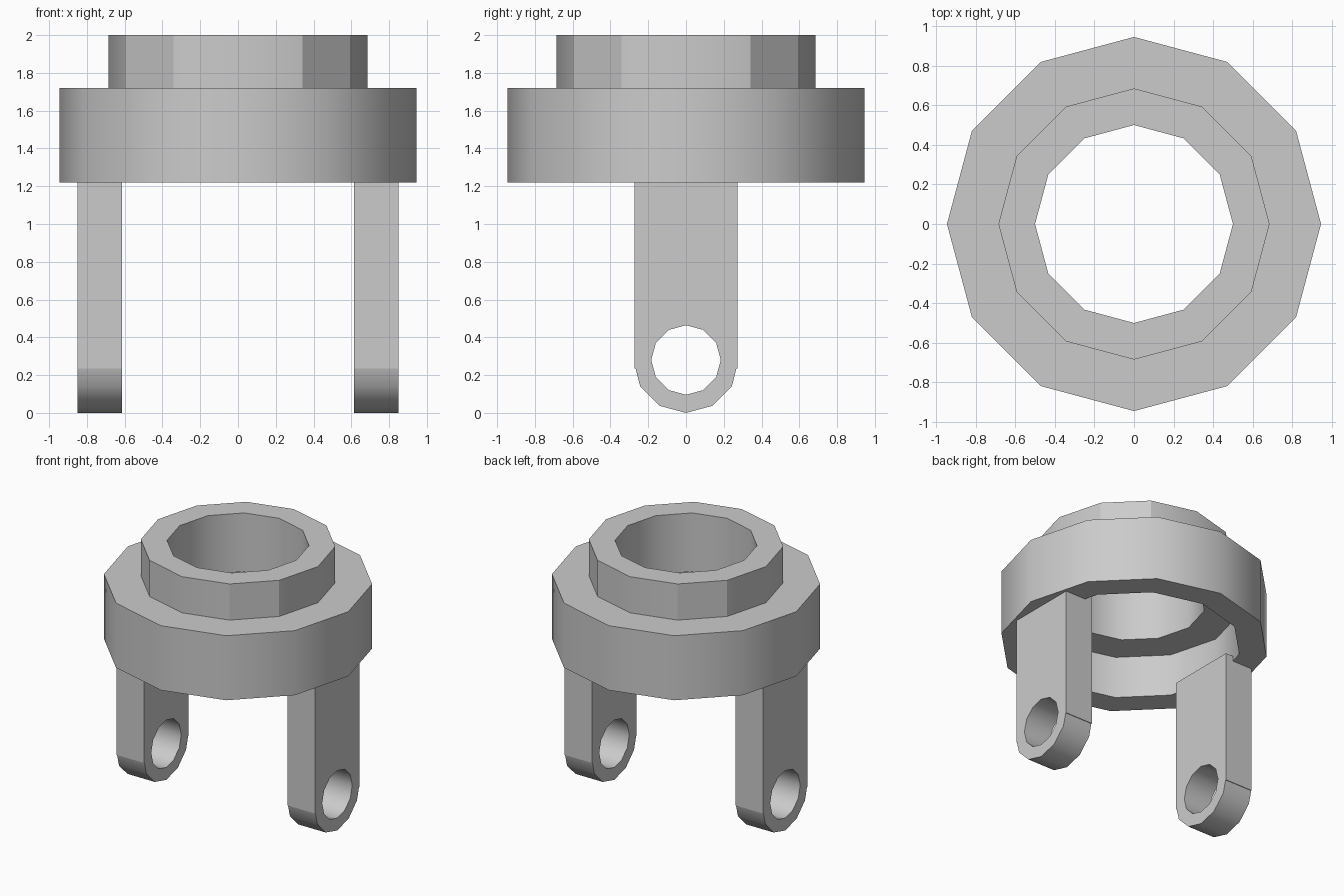
import bpy
import bmesh
from math import sin, cos, pi, radians
from mathutils import Vector

cube = bpy.data.objects.get("Cube")
if cube:
    bpy.data.objects.remove(cube, do_unlink=True)

SIDES = 12

# Single grey material
grey = bpy.data.materials.new("plain_grey")
grey.use_nodes = True
colour = (0.6, 0.6, 0.6, 1.0)
grey.diffuse_color = colour
grey.node_tree.nodes["Principled BSDF"].inputs["Base Color"].default_value = colour


def finish(bm, name, keep_sharp=lambda edge: False):
    """Clean up, shade smooth with sharp creases, and link the object."""
    bmesh.ops.remove_doubles(bm, verts=bm.verts, dist=0.0005)
    bmesh.ops.recalc_face_normals(bm, faces=bm.faces)
    for face in bm.faces:
        face.smooth = True
    for edge in bm.edges:
        edge.smooth = edge.calc_face_angle(0) < radians(35) and not keep_sharp(edge)
    mesh = bpy.data.meshes.new(name)
    bm.to_mesh(mesh)
    bm.free()
    mesh.materials.append(grey)
    obj = bpy.data.objects.new(name, mesh)
    bpy.context.collection.objects.link(obj)
    return obj


def loop_edges(bm, points):
    verts = [bm.verts.new(p) for p in points]
    return [bm.edges.new((v, verts[i - 1])) for i, v in enumerate(verts)]


def collar_corner(edge):
    """Collar corners away from the main axes are hard edges."""
    mid = (edge.verts[0].co + edge.verts[1].co) / 2
    on_collar = mid.z > 1.8 and mid.xy.length > 0.6
    return on_collar and min(abs(mid.x), abs(mid.y)) > 0.01


# Stepped ring: wide bore below, narrow bore through the collar
bm = bmesh.new()
section = [(0.5, 1.545), (0.75, 1.545), (0.75, 1.22), (0.945, 1.22),
           (0.945, 1.72), (0.685, 1.72), (0.685, 2.0), (0.5, 2.0)]
edges = loop_edges(bm, [(r, 0, z) for r, z in section])
bmesh.ops.spin(bm, geom=edges + list(bm.verts), cent=(0, 0, 0), axis=(0, 0, 1),
               angle=2 * pi, steps=SIDES)
finish(bm, "stepped_ring", collar_corner)


# Legs: flat bars with a rounded, pierced foot
def arc(radius, first, last):
    step = 2 * pi / SIDES
    return [(radius * cos(i * step), 0.28 + radius * sin(i * step))
            for i in range(first, last)]


def add_leg(name, x_start, thickness):
    bm = bmesh.new()
    half, step_z, top = 0.272, 0.235, 1.26
    outline = [(half, top), (-half, top), (-half, step_z), (-0.267, step_z)]
    outline += arc(0.28, 7, 12) + [(0.267, step_z), (half, step_z)]
    edges = []
    for points in (outline, arc(0.184, 0, SIDES)):
        edges += loop_edges(bm, [(x_start, y, z) for y, z in points])
    bmesh.ops.triangle_fill(bm, edges=edges, use_beauty=True, normal=Vector((1, 0, 0)))
    result = bmesh.ops.extrude_face_region(bm, geom=list(bm.faces))
    moved = [g for g in result["geom"] if isinstance(g, bmesh.types.BMVert)]
    bmesh.ops.translate(bm, verts=moved, vec=(thickness, 0, 0))
    finish(bm, name)


for name, side in (("left_leg", 1), ("right_leg", -1)):
    add_leg(name, side * 0.615, side * 0.235)
